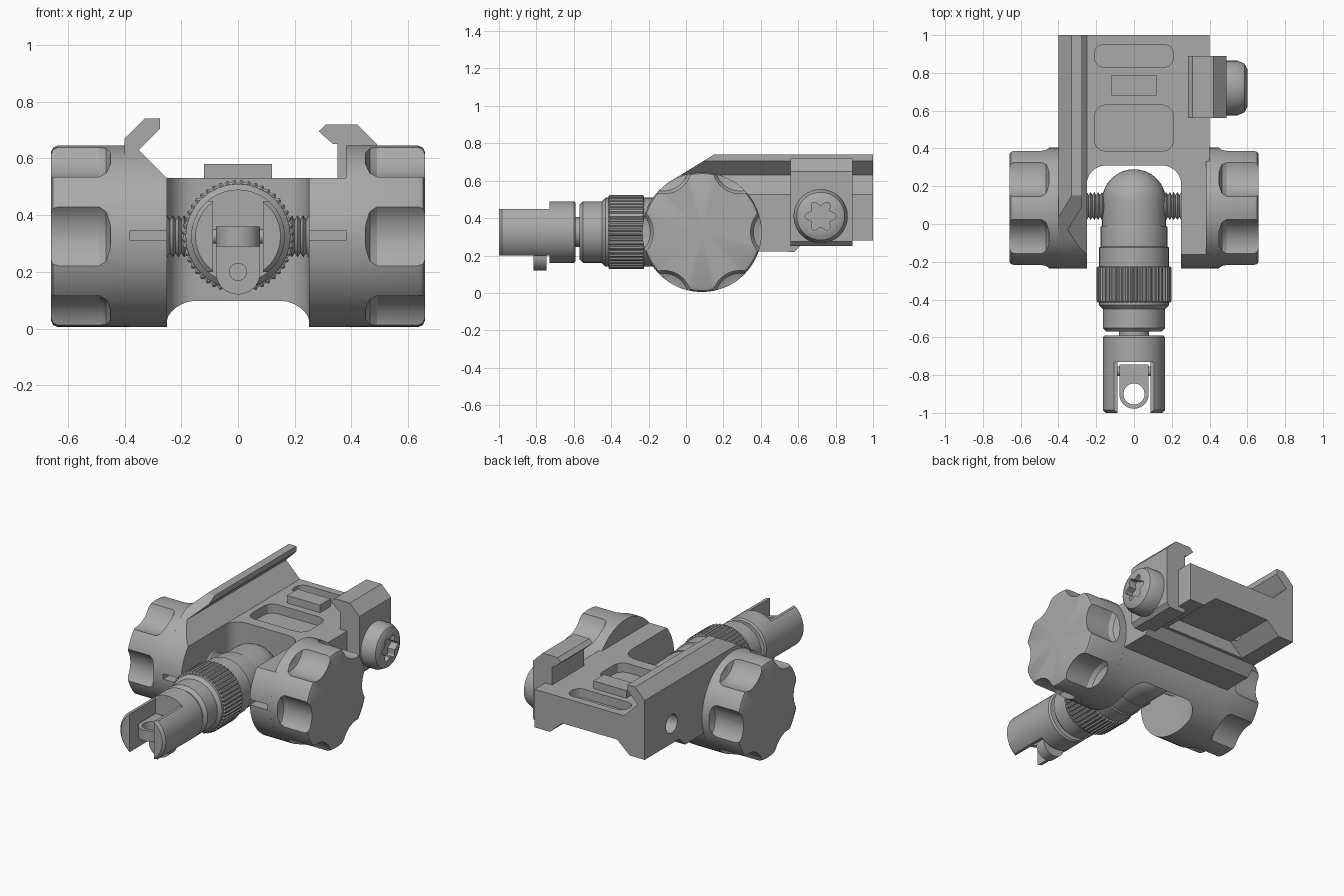
import bpy, bmesh
from math import sin, cos, pi, radians
from mathutils import Matrix, Vector

if "Cube" in bpy.data.objects:
    bpy.data.objects.remove(bpy.data.objects["Cube"])

grey = bpy.data.materials.new("matte grey metal")
grey.use_nodes = True
GREY = (0.4, 0.4, 0.4, 1)
grey.diffuse_color = GREY
grey.node_tree.nodes["Principled BSDF"].inputs["Base Color"].default_value = GREY

PY, PZ, R = 0.085, 0.325, 0.32      # pivot axis and hub radius


def finish(name, bm):
    bmesh.ops.recalc_face_normals(bm, faces=bm.faces)
    mesh = bpy.data.meshes.new(name)
    bm.to_mesh(mesh)
    bm.free()
    mesh.materials.append(grey)
    ob = bpy.data.objects.new(name, mesh)
    bpy.context.collection.objects.link(ob)
    return ob


def prism(name, pts, axis, lo, hi):
    """Extrude a 2D outline along an axis: x uses (y,z), y uses (x,z), z uses (x,y)."""
    place = {"x": lambda a, b, t: (t, a, b), "y": lambda a, b, t: (a, t, b),
             "z": lambda a, b, t: (a, b, t)}[axis]
    bm = bmesh.new()
    face = bm.faces.new([bm.verts.new(place(a, b, lo)) for a, b in pts])
    out = bmesh.ops.extrude_face_region(bm, geom=[face])
    verts = [v for v in out["geom"] if isinstance(v, bmesh.types.BMVert)]
    bmesh.ops.translate(bm, verts=verts, vec=Vector(place(0, 0, hi - lo)))
    return finish(name, bm)


def rect(x0, x1, y0, y1, r=0, n=6):
    if not r:
        return [(x0, y0), (x1, y0), (x1, y1), (x0, y1)]
    pts = []
    for k, (cx, cy) in enumerate(((x1 - r, y1 - r), (x0 + r, y1 - r), (x0 + r, y0 + r), (x1 - r, y0 + r))):
        pts += [(cx + r * cos((k + i / n) * pi / 2), cy + r * sin((k + i / n) * pi / 2)) for i in range(n + 1)]
    return pts


def circle(cx, cy, r, n=32):
    return [(cx + r * cos(2 * pi * i / n), cy + r * sin(2 * pi * i / n)) for i in range(n)]


def star(cx, cy, r0, r1, teeth):
    return [(cx + r * cos(pi * i / teeth), cy + r * sin(pi * i / teeth))
            for i in range(2 * teeth) for r in [r1 if i % 2 else r0]]


def lathe(name, axis, centre, profile, n=36):
    """Turn (position, radius) points about an axis through centre."""
    bm = bmesh.new()
    verts = [bm.verts.new((r, 0, t)) for t, r in profile]
    edges = [bm.edges.new(p) for p in zip(verts, verts[1:])]
    bmesh.ops.spin(bm, geom=verts + edges, axis=(0, 0, 1), cent=(0, 0, 0), angle=2 * pi, steps=n)
    bmesh.ops.remove_doubles(bm, verts=bm.verts, dist=0.0005)
    turn = Matrix.Rotation(pi / 2, 4, "Y") if axis == "x" else Matrix.Rotation(-pi / 2, 4, "X")
    bm.transform(Matrix.Translation(centre) @ turn)
    return finish(name, bm)


def apply(ob, mod):
    bpy.context.view_layer.objects.active = ob
    bpy.ops.object.modifier_apply(modifier=mod.name)


def cut(ob, *cutters):
    for c in cutters:
        mod = ob.modifiers.new("cut", "BOOLEAN")
        mod.operation, mod.solver, mod.object = "DIFFERENCE", "EXACT", c
        apply(ob, mod)
        bpy.data.objects.remove(c)


def bevel(ob, width, segments=2, angle=40):
    mod = ob.modifiers.new("bevel", "BEVEL")
    mod.width, mod.segments, mod.angle_limit = width, segments, radians(angle)
    apply(ob, mod)


# Body: side silhouette with the round hub, then cut from above and below
hub = [(PY + R * cos(radians(a)), PZ + R * sin(radians(a))) for a in range(121, 342, 5)]
side = hub + [(0.58, 0.22), (0.64, 0.28), (1, 0.28), (1, 0.74), (0.15, 0.74)]
body = prism("mount_body", side, "x", -0.4, 0.4)
deck_cut = [(0.6, 0.53), (-0.25, 0.53), (-0.35, 0.63), (-0.275, 0.705), (-0.275, 0.9), (0.6, 0.9)]
cut(body,
    prism("deck_cutter", deck_cut, "y", -0.5, 1.2),
    prism("rail_chamfer_cutter", [(-0.5, 0.57), (-0.23, 0.84), (-0.5, 0.84)], "y", -0.5, 1.2),
    prism("joint_slot_cutter", rect(-0.25, 0.25, -0.6, 0.31, 0.1), "z", -0.2, 0.9),
    prism("arch_cutter", [(-0.29, 0.2), (-0.29, 0.28), (-0.2, 0.36), (0.2, 0.36), (0.29, 0.28), (0.29, 0.2)],
          "y", 0.66, 1.2),
    prism("rear_pocket_cutter", rect(-0.21, 0.21, 0.83, 0.95, 0.05, 3), "z", 0.47, 0.7),
    prism("front_pocket_cutter", rect(-0.21, 0.21, 0.385, 0.63, 0.06, 3), "z", 0.47, 0.7),
    prism("bolt_hole_cutter", circle(0.72, 0.41, 0.06), "x", -0.5, -0.2))
for s in (-1, 1):
    cut(body, prism("slit_cutter", rect(min(s * 0.2, s * 0.5), max(s * 0.2, s * 0.5), 0.31, 0.345), "y", -0.4, -0.15))

prism("recoil_lug", rect(-0.12, 0.12, 0.68, 0.79), "z", 0.5, 0.58)

# Clamp jaw and its screw
jaw = [(0.35, 0.25), (0.465, 0.25), (0.49, 0.275), (0.49, 0.65), (0.42, 0.72), (0.31, 0.72),
       (0.285, 0.695), (0.335, 0.65), (0.35, 0.65)]
prism("clamp_jaw", jaw, "y", 0.56, 0.89)
screw = lathe("clamp_screw", "x", (0, 0.72, 0.41),
              [(0.47, 0), (0.47, 0.145), (0.55, 0.145), (0.585, 0.128), (0.6, 0.1), (0.6, 0)])
lobes = [(0.72 + r * cos(a), 0.41 + r * sin(a)) for i in range(48)
         for a in [2 * pi * i / 48] for r in [0.07 + 0.014 * cos(6 * a)]]
cut(screw, prism("screw_socket_cutter", lobes, "x", 0.55, 0.7))

# Scalloped hand knobs
for s, label in ((-1, "right"), (1, "left")):
    knob = lathe(label + "_knob", "x", (0, PY, PZ),
                 [(s * 0.38, 0), (s * 0.38, R), (s * 0.635, R), (s * 0.652, R - 0.007),
                  (s * 0.66, R - 0.025), (s * 0.66, 0)], 48)
    for k in range(6):
        a = k * pi / 3
        c = (0, PY + 0.41 * cos(a), PZ + 0.41 * sin(a))
        cut(knob, lathe("scallop_cutter", "x", c,
                        [(s * 0.45, 0), (s * 0.45, 0.1), (s * 0.465, 0.135), (s * 0.49, 0.15),
                         (s * 0.8, 0.15), (s * 0.8, 0)], 40))
    # Threaded axle stub
    thread = [(s * 0.1, 0), (s * 0.1, 0.055)]
    for i in range(6):
        x = 0.14 + i * 0.02
        thread += [(s * x, 0.058), (s * (x + 0.01), 0.074)]
    lathe(label + "_axle_thread", "x", (0, PY + 0.01, PZ), thread + [(s * 0.27, 0.058), (s * 0.27, 0)], 24)

# Swivel stem: dome, collars, locking nose, neck
dome = [(0.12 + 0.17 * sin(a), 0.17 * cos(a)) for a in [i * pi / 16 for i in range(8, -1, -1)]]
lathe("swivel_stem", "y", (0, 0, PZ), dome + [
    (-0.01, 0.17), (-0.01, 0.175), (-0.03, 0.178), (-0.12, 0.178), (-0.125, 0.185), (-0.24, 0.185),
    (-0.24, 0.175), (-0.41, 0.175), (-0.41, 0.185), (-0.43, 0.185), (-0.45, 0.165), (-0.5, 0.165),
    (-0.5, 0.165), (-0.55, 0.165), (-0.57, 0.145), (-0.57, 0.08), (-0.62, 0.08), (-0.62, 0)], 32)
bevel(prism("knurled_ring", star(0, PZ, 0.187, 0.203, 48), "y", -0.415, -0.225), 0.006, 1, 80)

# Fork with flats and an open slot
fork = lathe("fork", "y", (0, 0, PZ),
             [(-0.59, 0), (-0.59, 0.155), (-0.6, 0.165), (-0.985, 0.165), (-1, 0.15), (-1, 0)], 40)
cut(fork,
    prism("top_flat_cutter", rect(-0.3, 0.3, -1.1, -0.73), "z", 0.45, 0.7),
    prism("bottom_flat_cutter", rect(-0.3, 0.3, -1.1, -0.73), "z", 0, 0.2),
    prism("fork_slot_cutter", rect(-0.088, 0.088, -1.1, -0.73), "z", 0, 0.7))

# Eye tab and rounded lug held in the fork by a pin
arc = [(0.078 * cos(a), -0.9 + 0.078 * sin(a)) for a in [pi + pi * i / 16 for i in range(17)]]
tab = prism("eye_tab", arc + [(0.078, -0.745), (-0.078, -0.745)], "z", 0.29, 0.36)
cut(tab, prism("eye_cutter", circle(0, -0.9, 0.056), "z", 0.2, 0.5))
arc = [(0.078 * cos(a), 0.198 + 0.078 * sin(a)) for a in [pi + pi * i / 16 for i in range(17)]]
lug = prism("eye_lug", arc + [(0.078, 0.36), (-0.078, 0.36)], "y", -0.815, -0.745)
cut(lug, prism("lug_hole_cutter", circle(0, 0.2, 0.03, 20), "y", -0.9, -0.8))
prism("eye_pin", circle(-0.78, PZ, 0.025, 16), "x", -0.12, 0.12)

# Soft shading on turned parts, crisp edges elsewhere
bpy.ops.object.select_all(action="DESELECT")
for ob in bpy.context.scene.objects:
    if ob.type == "MESH":
        ob.select_set(True)
        bpy.context.view_layer.objects.active = ob
bpy.ops.object.shade_smooth_by_angle(angle=radians(30))
